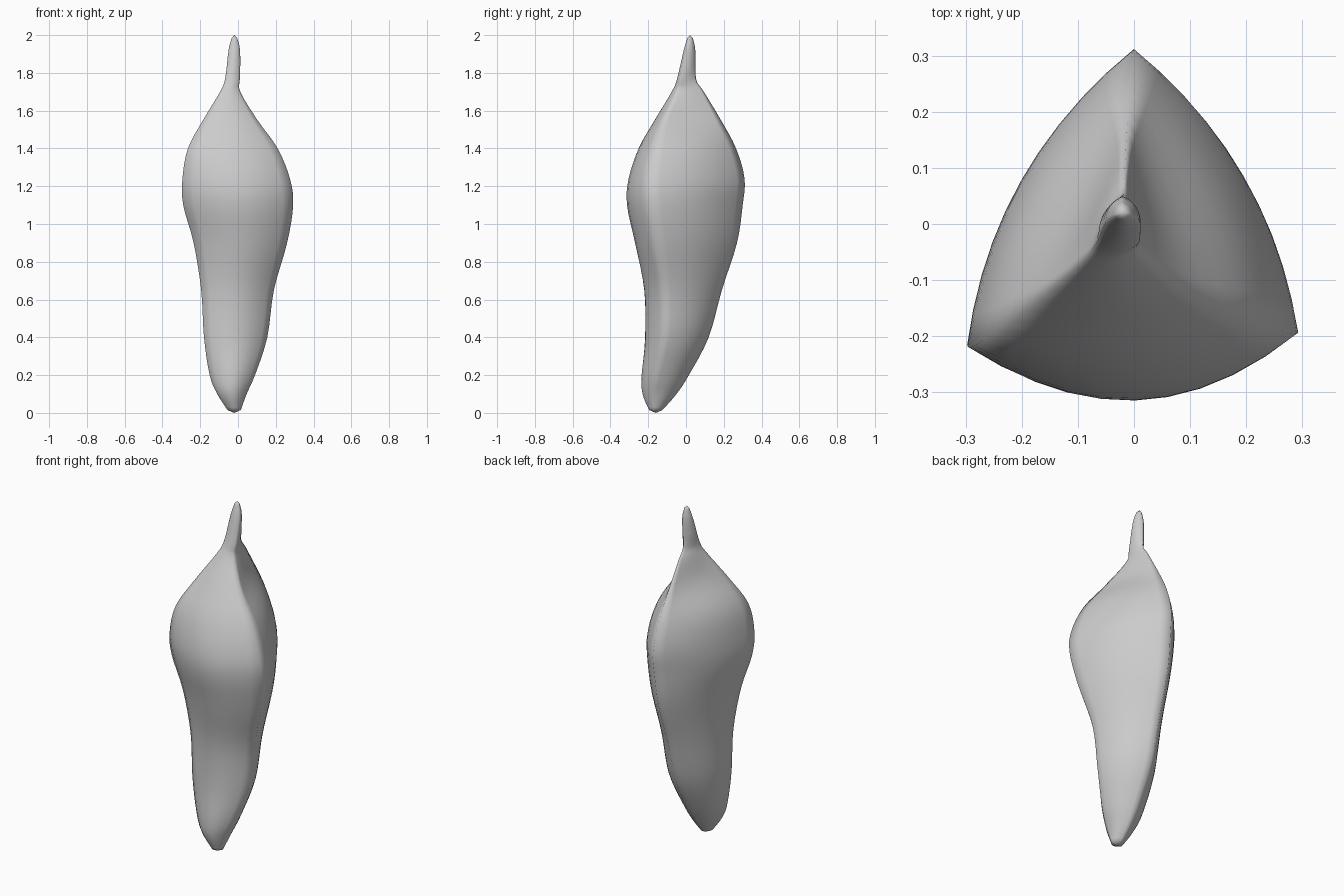
import bpy, bmesh, math
from mathutils import Vector

if "Cube" in bpy.data.objects:
    bpy.data.objects.remove(bpy.data.objects["Cube"])

# Key sections: z, left corner x y, right corner x y, back corner y, front-most y
ROWS = [
    (.015, -.055, -.17, .015, -.17, -.125, -.195),
    (.1, -.11, -.185, .045, -.175, -.05, -.23),
    (.2, -.15, -.175, .09, -.16, .015, -.235),
    (.4, -.18, -.17, .155, -.12, .12, -.215),
    (.65, -.195, -.165, .19, -.12, .19, -.22),
    (.9, -.235, -.18, .26, -.16, .27, -.27),
    (1.1, -.29, -.205, .292, -.19, .3, -.312),
    (1.24, -.294, -.22, .275, -.195, .31, -.304),
    (1.4, -.265, -.205, .21, -.17, .265, -.25),
    (1.55, -.185, -.142, .103, -.12, .185, -.165),
    (1.7, -.095, -.068, .012, -.05, .095, -.075),
    (1.77, -.068, -.035, .01, -.03, .053, -.047),
    (1.92, -.05, .003, .011, .003, .049, -.012),
    (1.985, -.033, .015, -.005, .015, .036, .008),
]
SEG = 10
STEPS = 4


def spline(i, t):
    """Smooth interpolation between section rows."""
    a, b, c, d = (ROWS[min(max(k, 0), len(ROWS) - 1)] for k in range(i - 1, i + 3))
    return [q + t / 2 * (r - p + t * (2*p - 5*q + 4*r - s + t * (3*(q - r) + s - p)))
            for p, q, r, s in zip(a, b, c, d)]


def side(p, q, depth):
    """Bowed side from corner p towards corner q."""
    d = q - p
    n = Vector((d.y, -d.x)).normalized()
    return [p + d * t + n * depth * 4 * t * (1 - t) for t in (k / SEG for k in range(SEG))]


bm = bmesh.new()
rings = []
sections = [spline(i, k / STEPS) for i in range(len(ROWS) - 1) for k in range(STEPS)]
for z, lx, ly, rx, ry, by, fy in sections + [ROWS[-1]]:
    # Sides flatten under the stem, and round out at stem and tip
    bulge = .17 if z > 1.8 else .1 + .07 * max(0, 1 - z / .8)
    bulge -= .09 * math.exp(-((z - 1.6) / .13) ** 2)
    bx = -.02 * min(1, abs(z - 1.2) / .6)
    L, R, B = Vector((lx, ly)), Vector((rx, ry)), Vector((bx, by))
    pts = (side(L, R, max((ly + ry) / 2 - fy, .003))
           + side(R, B, bulge * (B - R).length)
           + side(B, L, bulge * (L - B).length))
    rings.append([bm.verts.new((p.x, p.y, z)) for p in pts])

# Skin, rounded tip and stem end
n = SEG * 3
for lo, hi in zip(rings, rings[1:]):
    for k in range(n):
        bm.faces.new((lo[k], lo[(k + 1) % n], hi[(k + 1) % n], hi[k]))
tip = bm.verts.new((-.02, -.16, 0))
end = bm.verts.new((-.02, .021, 2))
for k in range(n):
    bm.faces.new((tip, rings[0][(k + 1) % n], rings[0][k]))
    bm.faces.new((end, rings[-1][k], rings[-1][(k + 1) % n]))
bmesh.ops.recalc_face_normals(bm, faces=bm.faces)
for f in bm.faces:
    f.smooth = True

mesh = bpy.data.meshes.new("pepper_body_with_stem")
bm.to_mesh(mesh)
bm.free()
pepper = bpy.data.objects.new("pepper_body_with_stem", mesh)
bpy.context.collection.objects.link(pepper)
